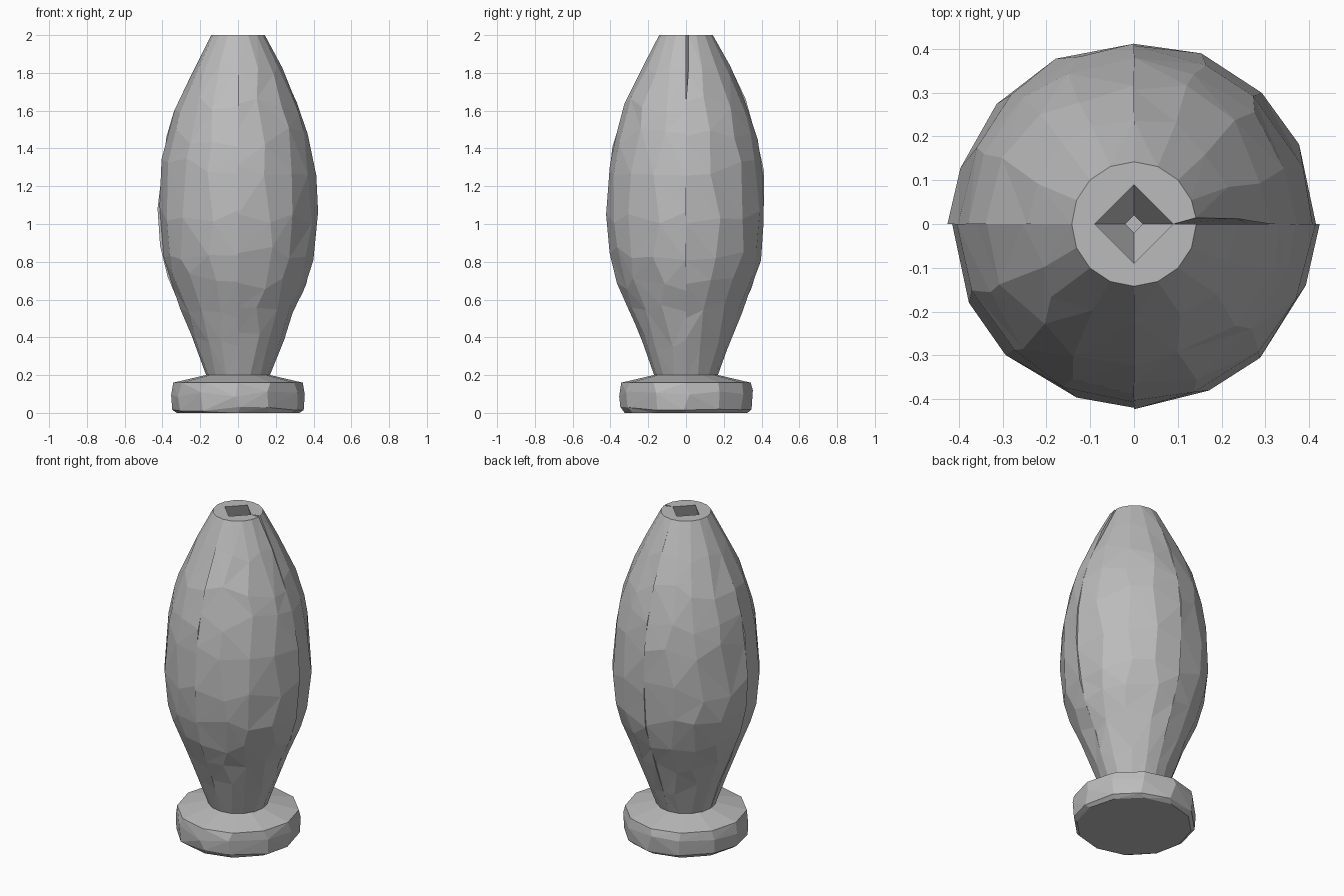
import bpy, bmesh, math, random
from math import pi, cos, sin

random.seed(7)
cube = bpy.data.objects.get("Cube")
if cube:
    bpy.data.objects.remove(cube)

# Single stone grey colour
grey = bpy.data.materials.new("stone_grey")
grey.use_nodes = True
colour = (0.5, 0.5, 0.5, 1)
grey.diffuse_color = colour
grey.node_tree.nodes["Principled BSDF"].inputs["Base Color"].default_value = colour

# (radius, height) from rim to foot
OUTER = [(.142, 2), (.235, 1.82), (.325, 1.63), (.375, 1.46), (.405, 1.3), (.42, 1.05),
         (.405, .85), (.36, .69), (.295, .54), (.235, .38), (.165, .19)]
# hollow, from floor to rim
INNER = [(.02, .25), (.22, .58), (.36, 1.05), (.26, 1.63), (.09, 2)]
BASE = [(.325, 0), (.348, .03), (.354, .1), (.343, .16), (.15, .205)]
STEPS = 4


def jitter(amount):
    return random.uniform(-amount, amount)


def outer_radius(z):
    for (r1, z1), (r2, z2) in zip(OUTER, OUTER[1:]):
        if z2 <= z <= z1:
            return r2 + (r1 - r2) * (z - z2) / (z1 - z2)
    return OUTER[-1][0]


def finish(name, bm):
    bmesh.ops.triangulate(bm, faces=[f for f in bm.faces if len(f.verts) == 4],
                          quad_method='SHORT_EDGE')
    bmesh.ops.recalc_face_normals(bm, faces=bm.faces[:])
    mesh = bpy.data.meshes.new(name)
    bm.to_mesh(mesh)
    bm.free()
    mesh.materials.append(grey)
    obj = bpy.data.objects.new(name, mesh)
    bpy.context.collection.objects.link(obj)


def body_quarter(name, start, gap=0):
    """One thick, faceted quarter of the hollow body."""
    bm = bmesh.new()
    rows = []
    for s in range(STEPS + 1):
        seam = s in (0, STEPS)
        row = []
        for i, (r, z) in enumerate(OUTER):
            a = s * pi / 2 / STEPS
            if 0 < i < len(OUTER) - 1:
                z += jitter(.05)
                r = outer_radius(z) + (jitter(.008) if seam else 0)
                if not seam:
                    a += jitter(.09)
            # slit opening near the rim
            if s == 0 and i < 2:
                a += gap / (i + 1)
            row.append(bm.verts.new((r * cos(start + a), r * sin(start + a), z)))
        for r, z in INNER:
            a = s * pi / 2 / STEPS
            r /= cos(a) + sin(a)    # straight inner walls
            row.append(bm.verts.new((r * cos(start + a), r * sin(start + a), z)))
        rows.append(row)
    n = len(rows[0])
    for p, q in zip(rows, rows[1:]):
        for i in range(n):
            j = (i + 1) % n
            bm.faces.new((p[i], p[j], q[j], q[i]))
    bm.faces.new(rows[0])
    bm.faces.new(rows[-1])
    finish(name, bm)


def foot(name, sides=12):
    """Chunky irregular disc under the body."""
    bm = bmesh.new()
    rings = []
    for i, (r, z) in enumerate(BASE):
        ring = []
        for k in range(sides):
            a = 2 * pi * k / sides
            dz = 0
            if 0 < i < 3:
                a += jitter(.08)
                dz = jitter(.02)
            ring.append(bm.verts.new((r * cos(a), r * sin(a), z + dz)))
        rings.append(ring)
    for p, q in zip(rings, rings[1:]):
        for k in range(sides):
            m = (k + 1) % sides
            bm.faces.new((p[k], p[m], q[m], q[k]))
    bm.faces.new(rings[0])
    bm.faces.new(rings[-1])
    finish(name, bm)


body_quarter("body_back_left", 0, gap=.1)
body_quarter("body_back_right", pi / 2)
body_quarter("body_front_right", pi)
body_quarter("body_front_left", 3 * pi / 2)
foot("base_disc")
